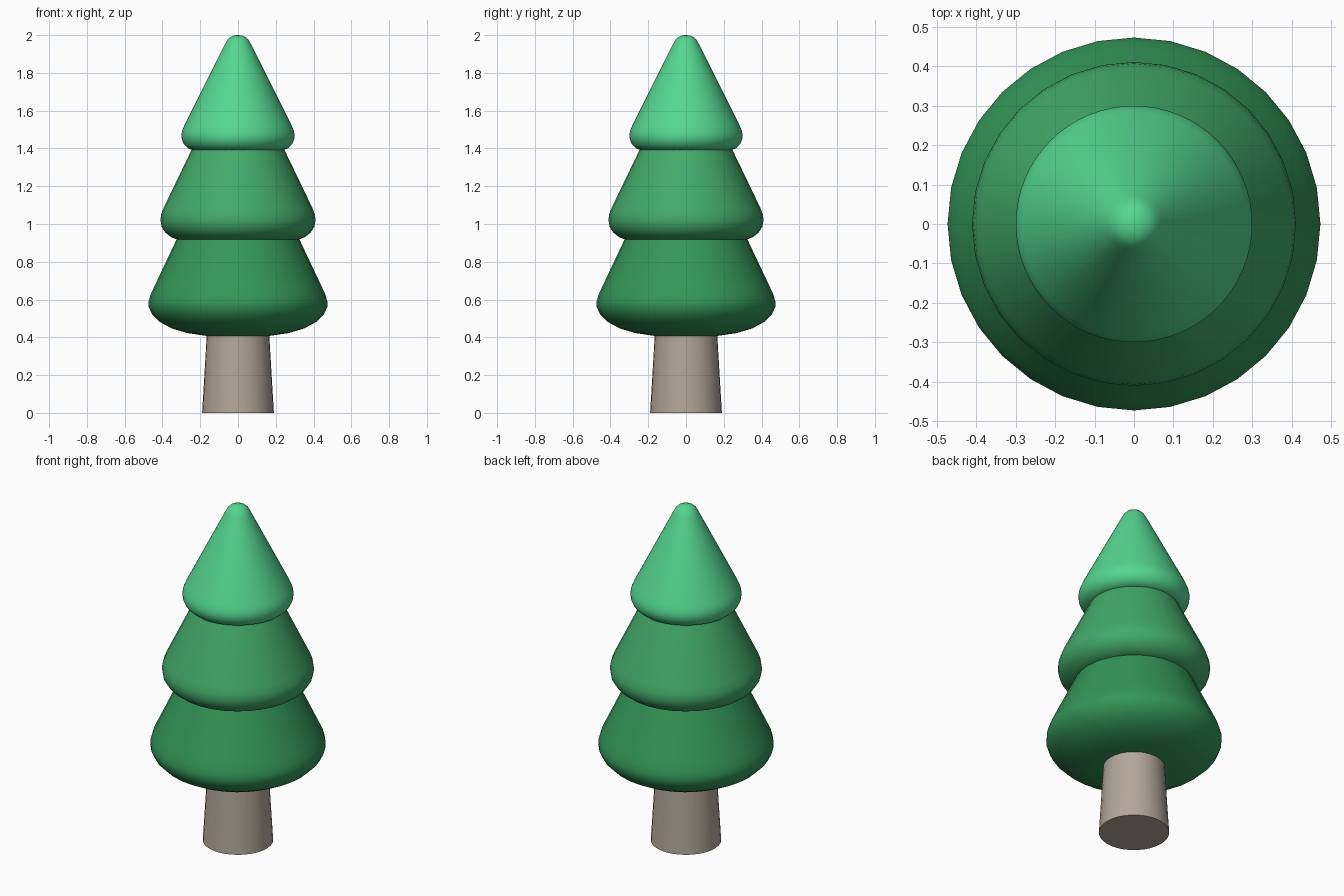
import bpy
import bmesh
from math import cos, sin, tau, radians

if "Cube" in bpy.data.objects:
    bpy.data.objects.remove(bpy.data.objects["Cube"])


def lathe(name, profile, sides, color):
    """Spin a (radius, z) profile, listed bottom to top, around z; radius 0 closes it."""
    bm = bmesh.new()
    rings = []
    for r, z in profile:
        if r == 0:
            rings.append([bm.verts.new((0, 0, z))] * sides)
        else:
            rings.append([bm.verts.new((r * cos(tau * i / sides), r * sin(tau * i / sides), z))
                          for i in range(sides)])
    for low, high in zip(rings, rings[1:]):
        for i in range(sides):
            j = (i + 1) % sides
            quad = (low[i], low[j], high[j], high[i])
            bm.faces.new(list(dict.fromkeys(quad)))
    bmesh.ops.recalc_face_normals(bm, faces=bm.faces)
    mesh = bpy.data.meshes.new(name)
    bm.to_mesh(mesh)
    bm.free()
    obj = bpy.data.objects.new(name, mesh)
    bpy.context.collection.objects.link(obj)
    mat = bpy.data.materials.new(name + "_color")
    mat.diffuse_color = (*color, 1)
    mat.use_nodes = True
    mat.node_tree.nodes["Principled BSDF"].inputs["Base Color"].default_value = mat.diffuse_color
    mesh.materials.append(mat)
    bpy.ops.object.select_all(action='DESELECT')
    obj.select_set(True)
    bpy.context.view_layer.objects.active = obj
    bpy.ops.object.shade_smooth_by_angle(angle=radians(50))
    return obj


# Tapered trunk
lathe("trunk", [(0, 0), (0.19, 0), (0.165, 0.42), (0, 0.42)], 32, (0.445, 0.386, 0.314))

# Three foliage tiers with rounded skirts
lathe("lower_foliage",
      [(0, 0.405), (0.17, 0.408), (0.27, 0.423), (0.35, 0.447), (0.415, 0.482), (0.455, 0.522),
       (0.473, 0.562), (0.473, 0.59), (0.464, 0.623), (0.445, 0.665), (0.322, 0.925), (0, 0.925)],
      32, (0.034, 0.305, 0.098))

lathe("middle_foliage",
      [(0, 0.917), (0.32, 0.917), (0.355, 0.931), (0.385, 0.955), (0.404, 0.985), (0.411, 1.02),
       (0.407, 1.05), (0.394, 1.085), (0.242, 1.4), (0, 1.4)],
      32, (0.055, 0.40, 0.14))

lathe("upper_foliage",
      [(0, 1.391), (0.24, 1.391), (0.265, 1.401), (0.285, 1.42), (0.297, 1.445), (0.3, 1.47),
       (0.295, 1.495), (0.284, 1.522), (0.07, 1.95), (0.057, 1.974), (0.04, 1.99),
       (0.02, 1.998), (0, 2.0)],
      64, (0.09, 0.68, 0.28))
